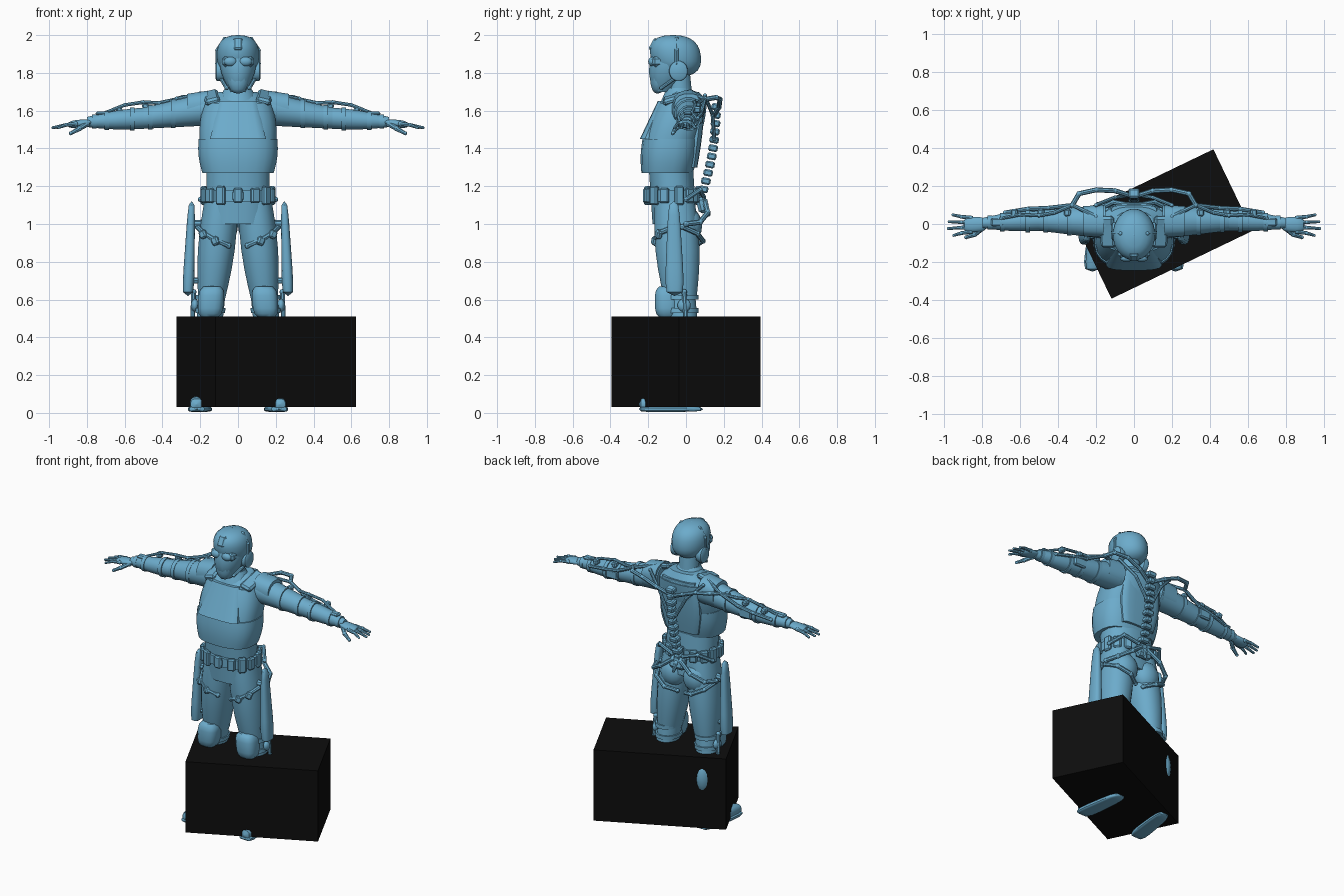
import bpy, bmesh, math
from mathutils import Vector, Matrix, Euler

cube = bpy.data.objects.get("Cube")
if cube:
    bpy.data.objects.remove(cube)


def material(name, colour):
    made = bpy.data.materials.new(name)
    made.use_nodes = True
    made.diffuse_color = (*colour, 1)
    made.node_tree.nodes["Principled BSDF"].inputs["Base Color"].default_value = (*colour, 1)
    return made


BLUE = material("steel blue", (.15, .41, .6))
BLACK = material("black", (.004, .004, .004))


def finish(name, bm, mat=BLUE, angle=40):
    bmesh.ops.recalc_face_normals(bm, faces=bm.faces)
    mesh = bpy.data.meshes.new(name)
    bm.to_mesh(mesh)
    bm.free()
    mesh.materials.append(mat)
    part = bpy.data.objects.new(name, mesh)
    bpy.context.collection.objects.link(part)
    bpy.ops.object.select_all(action="DESELECT")
    part.select_set(True)
    bpy.context.view_layer.objects.active = part
    bpy.ops.object.shade_smooth_by_angle(angle=math.radians(angle))
    return part


def pair(part):
    """Keep the part as the left one and add its mirror image as the right one."""
    name = part.name
    twin = part.copy()
    twin.data = part.data.copy()
    twin.data.transform(Matrix.Scale(-1, 4, Vector((1, 0, 0))))
    twin.data.flip_normals()
    bpy.context.collection.objects.link(twin)
    part.name, twin.name = "left_" + name, "right_" + name


def rounded(value, square):
    return math.copysign(abs(value) ** (2 / square), value)


def segment(name, start, end, radius, end_radius, swell=0, depth=1, square=2, dome=0, sides=16, steps=8):
    """Body segment of oval rings: swell fattens the middle, dome rounds off both ends."""
    start, end = Vector(start), Vector(end)
    along = max(range(3), key=lambda k: abs(end[k] - start[k]))
    across, over = [k for k in range(3) if k != along]
    bm = bmesh.new()
    rings = []
    for step in range(steps + 1):
        f = (1 - math.cos(math.pi * step / steps)) / 2
        size = radius + (end_radius - radius) * f + swell * math.sin(math.pi * f)
        if dome:
            size *= max(.05, (1 - abs(2 * f - 1) ** dome) ** (1 / dome))
        ring = []
        for side in range(sides):
            turn = math.tau * (side + .5) / sides
            point = start.lerp(end, f)
            point[across] += size * rounded(math.cos(turn), square)
            point[over] += size * depth * rounded(math.sin(turn), square)
            ring.append(bm.verts.new(point))
        rings.append(ring)
    for low, high in zip(rings, rings[1:]):
        for side in range(sides):
            after = (side + 1) % sides
            bm.faces.new((low[side], low[after], high[after], high[side]))
    bm.faces.new(rings[0])
    bm.faces.new(rings[-1])
    return finish(name, bm)


def rod(name, radius, *points, taper=1):
    """Chain of cylinders with round joints, thinning towards the last point."""
    bm = bmesh.new()
    points = [Vector(point) for point in points]
    last = len(points) - 1
    radii = [radius * (1 + (taper - 1) * i / last) for i in range(last + 1)]
    for i in range(last):
        gap = points[i + 1] - points[i]
        place = Matrix.Translation((points[i] + points[i + 1]) / 2)
        bmesh.ops.create_cone(bm, cap_ends=True, segments=8, radius1=radii[i], radius2=radii[i + 1],
                              depth=gap.length, matrix=place @ gap.to_track_quat("Z", "Y").to_matrix().to_4x4())
    for point, size in zip(points, radii):
        bmesh.ops.create_uvsphere(bm, u_segments=8, v_segments=6, radius=size * 1.1,
                                  matrix=Matrix.Translation(point))
    return finish(name, bm)


def box(name, place, size, turn=(0, 0, 0), bevel=.008, mat=BLUE):
    bm = bmesh.new()
    bmesh.ops.create_cube(bm, size=1, matrix=Matrix.Diagonal((*size, 1)))
    if bevel:
        bmesh.ops.bevel(bm, geom=bm.edges[:], offset=bevel, segments=1, affect="EDGES")
    bm.transform(Matrix.LocRotScale(Vector(place), Euler(turn), None))
    return finish(name, bm, mat, angle=20)


def ball(name, place, size):
    bm = bmesh.new()
    bmesh.ops.create_uvsphere(bm, u_segments=16, v_segments=10, radius=1,
                              matrix=Matrix.LocRotScale(Vector(place), None, Vector(size)))
    return finish(name, bm)


# Large block standing around the lower legs
box("plinth_block", (.15, 0, .27), (.826, .477, .48), turn=(0, 0, math.radians(25.7)), bevel=0, mat=BLACK)

# Torso and vest
segment("waist", (0, -.06, 1), (0, -.08, 1.3), .17, .17, depth=.7, square=2.4)
segment("vest_belly", (0, -.1, 1.27), (0, -.08, 1.45), .19, .21, swell=.01, depth=.72, square=2.6, sides=24)
segment("vest_chest", (0, -.08, 1.44), (0, -.02, 1.64), .204, .18, swell=.01, depth=.73, square=2.6, sides=24)
segment("vest_yoke", (0, -.02, 1.64), (0, 0, 1.7), .18, .1, depth=.68, square=2.6, sides=24)
segment("chest_plate", (0, -.2, 1.45), (0, -.12, 1.65), .15, .1, depth=.3, square=3.5)
segment("back_plate", (0, .03, 1.3), (0, .07, 1.66), .12, .12, swell=.03, depth=.25, square=3.5)
segment("collar", (0, -.03, 1.62), (0, -.04, 1.72), .13, .07, depth=.9)
segment("neck", (0, -.03, 1.66), (0, -.04, 1.8), .066, .062)

# Head with helmet, mask and goggles
segment("face", (0, -.12, 1.7), (0, -.06, 1.9), .04, .1, swell=.02, depth=1.2)
segment("mask", (0, -.15, 1.69), (0, -.14, 1.85), .05, .07, depth=.75, dome=2.5)
segment("helmet", (0, -.04, 1.78), (0, -.07, 2), .11, .114, depth=1.2, dome=2.5, sides=24, steps=12)
box("helmet_crest", (0, -.17, 1.95), (.05, .03, .07), turn=(-.5, 0, 0))
rod("helmet_ridge", .01, (0, -.18, 1.94), (0, -.13, 1.98), (0, -.06, 1.99), (0, .02, 1.97))
box("goggle_band", (0, -.15, 1.86), (.17, .06, .055), bevel=.015)
pair(ball("goggle_lens", (.04, -.18, 1.86), (.034, .02, .025)))
pair(segment("ear_pod", (.07, -.04, 1.81), (.12, -.04, 1.81), .05, .05, depth=1.1, dome=5))
pair(rod("ear_strap", .01, (.11, -.05, 1.85), (.11, -.05, 1.92), (.07, -.05, 1.98)))
pair(rod("chin_strap", .01, (.09, -.06, 1.77), (.06, -.13, 1.72)))

# Belt with a ring of pouches
segment("belt", (0, -.075, 1.12), (0, -.075, 1.18), .187, .187, depth=.72, square=2.4, sides=24)
pouches = 14
for i in range(pouches):
    turn = math.tau * (i + .5) / pouches
    across, over = rounded(math.cos(turn), 2.4), rounded(math.sin(turn), 2.4)
    height = .1 if i % 3 == 0 else .08
    box("belt_pouch", (.183 * across, .138 * over - .075, 1.15), (.03, .05, height), turn=(0, 0, turn))
box("belt_buckle", (0, -.21, 1.15), (.06, .02, .05))

# Spine of the support frame
bones = 12
low, high = Vector((0, .08, 1.14)), Vector((0, .16, 1.62))
for i in range(bones):
    f = i / (bones - 1)
    place = low.lerp(high, f)
    place.y += .02 * math.sin(math.pi * f)
    box("spine_segment", place, (.06 if i % 2 else .045, .05, .036), turn=(-.2, 0, 0))
box("hip_hub", (0, .085, 1.1), (.11, .05, .085), turn=(.25, 0, 0), bevel=.015)
rod("tail_link", .018, (0, .1, 1.1), (.01, .12, 1.05), taper=.5)

# Arms with sleeve bands
shoulder, elbow, wrist = Vector((.15, .01, 1.61)), Vector((.5, .02, 1.56)), Vector((.8, .005, 1.54))
pair(segment("upper_arm", shoulder, elbow, .09, .057))
pair(segment("forearm", elbow, wrist, .057, .027, swell=.008))
pair(segment("shoulder_cap", (.16, .015, 1.62), (.27, .015, 1.61), .087, .08, square=2.6))
pair(box("shoulder_strap", (.14, -.04, 1.67), (.08, .17, .035), turn=(.3, .25, 0), bevel=.012))
for begin, stop, f, size in ((shoulder, elbow, .55, .077), (shoulder, elbow, .9, .066),
                             (elbow, wrist, .2, .063), (elbow, wrist, .65, .05), (elbow, wrist, .87, .038)):
    place, half = begin.lerp(stop, f), Vector((.012, 0, 0))
    pair(segment("arm_band", place - half, place + half, size, size, steps=1))
pair(box("elbow_pad", (.5, .075, 1.56), (.09, .025, .06)))
pair(box("wrist_device", (.72, .01, 1.585), (.07, .045, .02)))

# Hands
pair(segment("palm", (.77, 0, 1.54), (.9, -.005, 1.525), .036, .045, depth=.5, dome=3))
for i, reach in enumerate((.95, .98, .975, .955)):
    y = .024 * i - .04
    pair(rod("finger", .012, (.86, y, 1.53), (.91, y * 1.2, 1.525), (reach, y * 1.5, 1.51), taper=.6))
pair(rod("thumb", .016, (.8, -.02, 1.53), (.84, -.055, 1.505), (.885, -.07, 1.48), taper=.6))

# Support frame over the shoulders and along the arms
joint = (.325, .1, 1.66)
pair(rod("shoulder_yoke", .013, (.02, .15, 1.58), (.1, .175, 1.62), (.2, .18, 1.66), (.29, .16, 1.67), joint))
pair(rod("yoke_brace", .01, (.03, .15, 1.45), (.1, .14, 1.58), (.2, .1, 1.68)))
pair(rod("upper_strut", .011, (.2, .04, 1.69), joint, (.42, .06, 1.64), (.5, .045, 1.645),
         (.6, .05, 1.63), (.7, .03, 1.59), taper=.8))
pair(rod("rear_strut", .011, joint, (.45, .085, 1.6), (.56, .08, 1.58), (.68, .06, 1.56)))
for i in range(3):
    pair(box("strut_clamp", (.35 + .14 * i, .06, 1.64 - .017 * i), (.035, .04, .035), turn=(0, .2, 0)))

# Legs and boots
hip, knee, ankle = Vector((.09, -.06, 1.12)), Vector((.14, -.03, .6)), Vector((.19, .02, .06))
pair(segment("thigh", hip, knee, .09, .072, swell=.018, depth=1.2, square=2.2))
pair(segment("shin", knee, ankle, .072, .048, swell=.006, depth=1.15))
pair(ball("calf", (.175, .045, .36), (.058, .075, .12)))
pair(ball("buttock", (.085, .015, .99), (.085, .07, .095)))
pair(segment("boot", (.175, .09, .06), (.22, -.25, .045), .048, .045, depth=.9, square=2.6, dome=4))
pair(segment("sole", (.175, .09, .02), (.22, -.25, .02), .045, .056, depth=.3, square=4, dome=4))
pair(segment("boot_cuff", (.18, .02, .24), (.18, .02, .28), .062, .066, depth=1.15))

# Knee pads with straps and shin struts
pair(segment("knee_pad", (.15, -.1, .5), (.137, -.1, .675), .068, .07, depth=.95, square=2.8, dome=3.5))
for z in (.53, .6):
    pair(segment("knee_strap", (.147, -.025, z), (.145, -.025, z + .025), .08, .08, depth=1.15, steps=1))
pair(rod("shin_strut", .014, (.235, -.01, .64), (.24, 0, .5), (.245, .03, .3), (.24, .02, .08), taper=.7))
pair(ball("knee_joint", (.228, -.01, .57), (.02, .035, .035)))

# Thigh harness and linkage from the hip hub
pair(rod("hip_link", .014, (.03, .1, 1.12), (.11, .115, 1.06), (.19, .075, 1.01), (.225, 0, 1)))
pair(rod("hip_brace", .012, (.04, .09, 1.15), (.14, .075, 1.18), (.2, 0, 1.13)))
pair(rod("front_strap", .014, (.215, -.06, .985), (.185, -.135, .955), (.12, -.165, .915), (.05, -.145, .885)))
pair(rod("rear_strap", .013, (.215, -.02, .985), (.18, .06, .95), (.1, .09, .91), (.03, .05, .885)))
for place in ((.185, -.145, .945), (.12, -.165, .91)):
    pair(box("strap_buckle", place, (.04, .03, .045), turn=(0, .4, .5)))

# Long guards on the outside of the thighs
pair(segment("thigh_guard", (.265, -.06, .62), (.245, -.065, 1.12), .034, .018, depth=1.6, square=2.6, dome=5))
pair(rod("guard_mount", .02, (.19, -.06, 1), (.25, -.06, 1)))
pair(rod("lower_mount", .016, (.2, -.05, .7), (.25, -.06, .7)))
